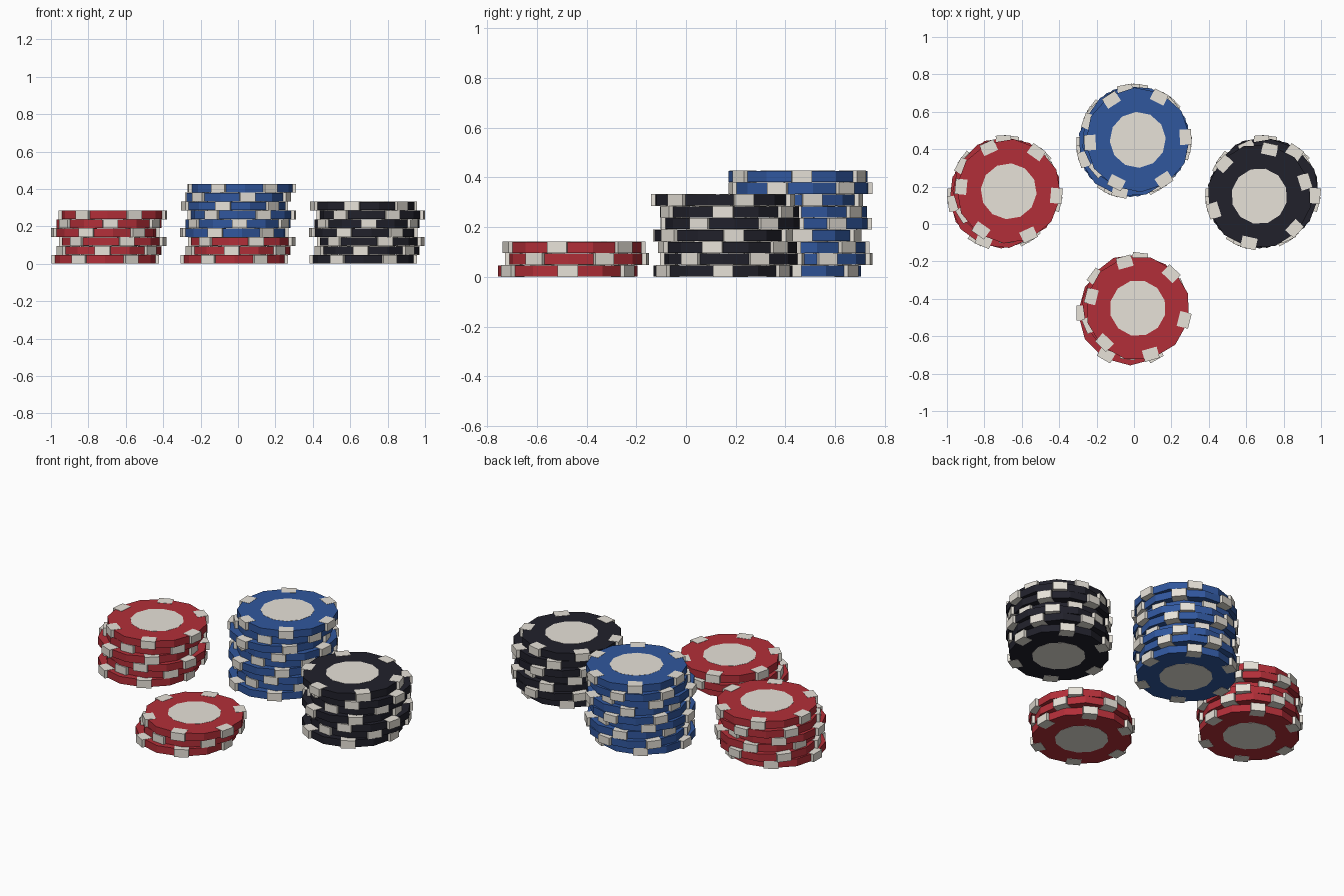
import bpy, bmesh
from math import pi
from mathutils import Matrix

if "Cube" in bpy.data.objects:
    bpy.data.objects.remove(bpy.data.objects["Cube"])


def material(name, rgb):
    m = bpy.data.materials.new(name)
    m.use_nodes = True
    m.diffuse_color = (*rgb, 1)
    m.node_tree.nodes["Principled BSDF"].inputs["Base Color"].default_value = (*rgb, 1)
    return m


RED = material("red", (0.45, 0.028, 0.04))
BLUE = material("blue", (0.03, 0.095, 0.34))
BLACK = material("black", (0.015, 0.015, 0.024))
CREAM = material("cream", (0.80, 0.76, 0.69))

PITCH = 0.0475      # height of one chip in a stack
SIDES = 12
RADIUS = 0.28
DISC_RADIUS = 0.15
MARKER_IN, MARKER_OUT, MARKER_WIDTH = 0.225, 0.287, 0.082
NUDGES = ((-0.02, -0.026), (0, 0.011), (0.02, 0))


def paint(part, index):
    for v in part["verts"]:
        for f in v.link_faces:
            f.material_index = index


def cylinder(bm, radius, depth):
    return bmesh.ops.create_cone(bm, cap_ends=True, segments=SIDES, radius1=radius,
                                 radius2=radius, depth=depth)


def chip_mesh(name, colour):
    bm = bmesh.new()
    # coloured body
    paint(cylinder(bm, RADIUS, PITCH - 0.003), 0)
    # centre disc showing on both sides
    paint(cylinder(bm, DISC_RADIUS, PITCH - 0.001), 1)
    # six edge markers
    for k in range(6):
        place = (Matrix.Rotation(k * pi / 3, 4, "Z")
                 @ Matrix.Translation(((MARKER_IN + MARKER_OUT) / 2, 0, 0))
                 @ Matrix.Diagonal((MARKER_OUT - MARKER_IN, MARKER_WIDTH, PITCH - 0.0002, 1)))
        paint(bmesh.ops.create_cube(bm, size=1, matrix=place), 1)
    mesh = bpy.data.meshes.new(name)
    bm.to_mesh(mesh)
    bm.free()
    mesh.materials.append(colour)
    mesh.materials.append(CREAM)
    return mesh


def stack(name, colour, x, y, count):
    mesh = chip_mesh(name + "_chip", colour)
    for i in range(count):
        chip = bpy.data.objects.new(f"{name}_chip_{i + 1}", mesh)
        # each chip is turned and nudged a little
        dx, dy = NUDGES[i % 3]
        chip.location = (x + dx, y + dy, PITCH * (i + 0.5))
        chip.rotation_euler.z = 0.4 * i
        bpy.context.collection.objects.link(chip)


stack("front_red", RED, 0, -0.45, 3)
stack("right_red", RED, -0.69, 0.175, 6)
stack("left_black", BLACK, 0.69, 0.175, 7)
stack("back_blue", BLUE, 0, 0.45, 9)
